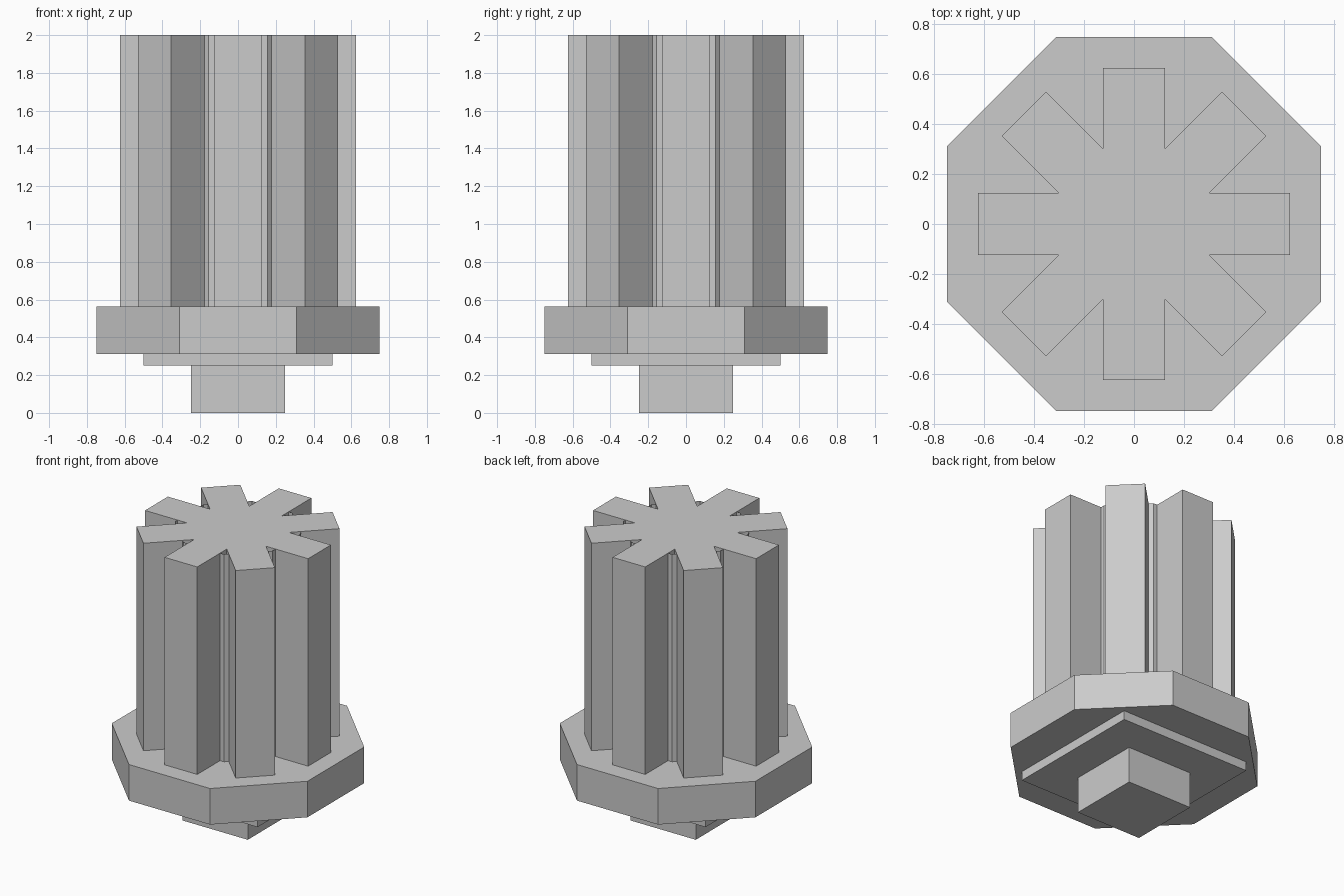
import bpy, bmesh
from math import pi, cos, sin, sqrt

if "Cube" in bpy.data.objects:
    bpy.data.objects.remove(bpy.data.objects["Cube"])


def prism(name, outline, z0, z1, caps=True):
    """Extrude a counter-clockwise outline from z0 to z1; without caps it is an open tube."""
    n = len(outline)
    bm = bmesh.new()
    low = [bm.verts.new((x, y, z0)) for x, y in outline]
    top = [bm.verts.new((x, y, z1)) for x, y in outline]
    for i in range(n):
        j = (i + 1) % n
        bm.faces.new((low[i], low[j], top[j], top[i]))
    if caps:
        bm.faces.new(top)
        bm.faces.new(low[::-1])
    mesh = bpy.data.meshes.new(name)
    bm.to_mesh(mesh)
    bm.free()
    obj = bpy.data.objects.new(name, mesh)
    bpy.context.collection.objects.link(obj)
    return obj


def polygon(sides, apothem):
    """Regular polygon with flat sides facing the axes."""
    r = apothem / cos(pi / sides)
    angles = [(2 * i + 1) * pi / sides for i in range(sides)]
    return [(r * cos(a), r * sin(a)) for a in angles]


def star(fins, length, half_width):
    """Outline of straight fins radiating from the centre."""
    inner = half_width / sin(pi / fins)      # distance to the notch points
    pts = []
    for i in range(fins):
        a = 2 * pi * i / fins
        for u, v in ((length, -half_width), (length, half_width)):
            pts.append((u * cos(a) - v * sin(a), u * sin(a) + v * cos(a)))
        b = a + pi / fins
        pts.append((inner * cos(b), inner * sin(b)))
    return pts


# Square mounting peg and plate
prism("mounting_peg", polygon(4, 0.25), 0, 0.25)
prism("mounting_plate", polygon(4, 0.5), 0.25, 0.3125)

# Octagonal flange
prism("flange", polygon(8, 0.75), 0.3125, 0.5625)

# Eight radiating fins, with an open octagonal sleeve closing the notches
prism("fins", star(8, 0.625, 0.125), 0.5625, 2)
prism("core_sleeve", polygon(8, 0.375), 0.5625, 2, caps=False)
